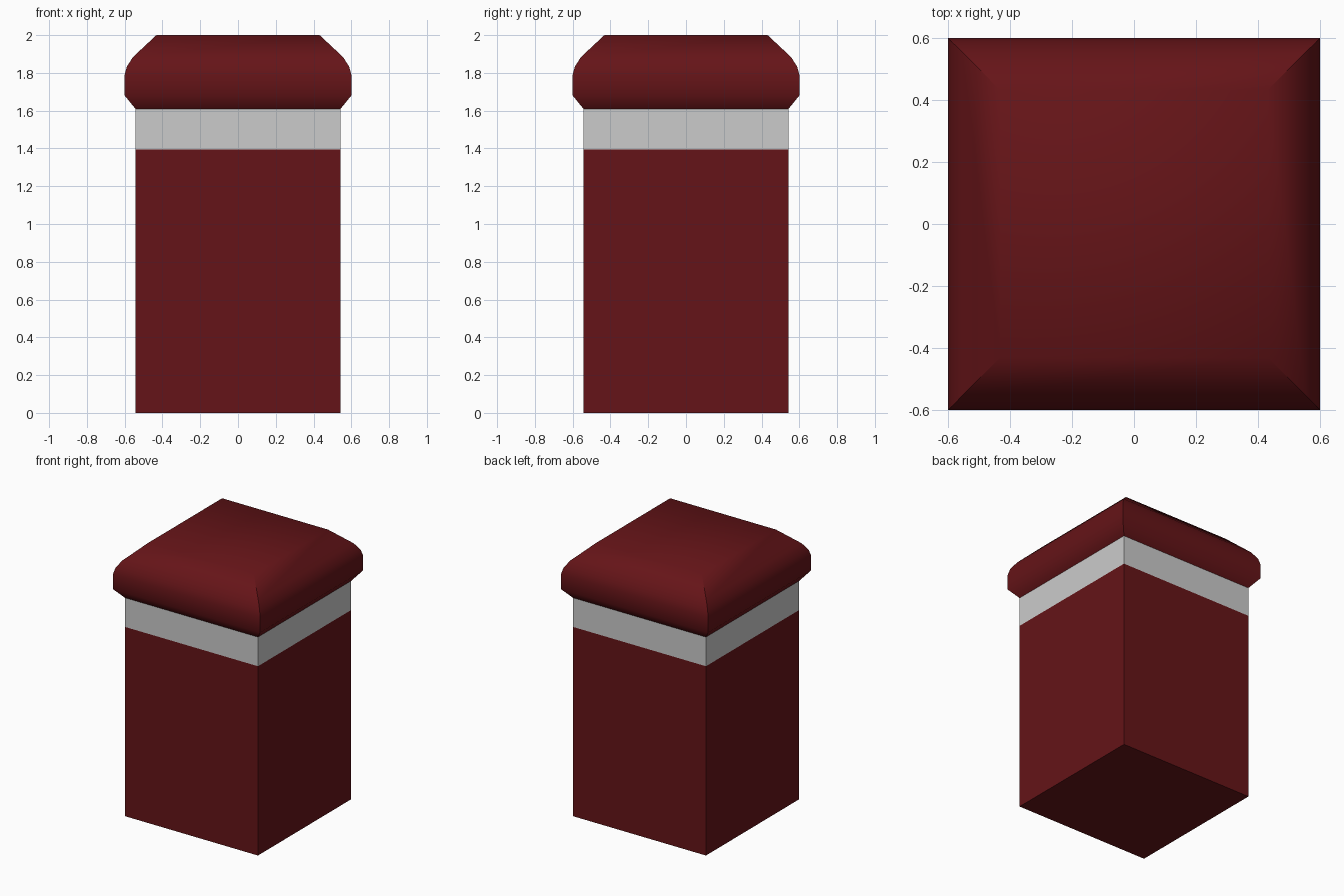
import bpy
import bmesh
import math

if "Cube" in bpy.data.objects:
    bpy.data.objects.remove(bpy.data.objects["Cube"])

red = bpy.data.materials.new("dark_red")
red.diffuse_color = (0.13, 0.007, 0.009, 1)
red.use_nodes = True
red.node_tree.nodes["Principled BSDF"].inputs["Base Color"].default_value = red.diffuse_color


def square_loft(name, profile, material=None, bottom=False, top=False):
    """Stack square rings given as (half width, height) and bridge them."""
    bm = bmesh.new()
    rings = [[bm.verts.new((sx * w, sy * w, z))
              for sx, sy in ((-1, -1), (1, -1), (1, 1), (-1, 1))]
             for w, z in profile]
    for lo, hi in zip(rings, rings[1:]):
        for i in range(4):
            j = (i + 1) % 4
            bm.faces.new((lo[i], lo[j], hi[j], hi[i]))
    if bottom:
        bm.faces.new(rings[0][::-1])
    if top:
        bm.faces.new(rings[-1])
    mesh = bpy.data.meshes.new(name)
    bm.to_mesh(mesh)
    bm.free()
    obj = bpy.data.objects.new(name, mesh)
    bpy.context.collection.objects.link(obj)
    if material:
        mesh.materials.append(material)
    return obj


# Square post body, closed underneath
square_loft("post_body", [(0.543, 0), (0.543, 1.395)], red, bottom=True)

# Plain grey band, meeting body and cap edge to edge
square_loft("band", [(0.543, 1.395), (0.543, 1.61)])

# Overhanging cap with a rounded shoulder and flat top
cap = square_loft("cap", [(0.543, 1.61), (0.60, 1.68), (0.60, 1.79),
                          (0.588, 1.835), (0.555, 1.885), (0.432, 2.0)],
                  red, top=True)
bpy.ops.object.select_all(action='DESELECT')
cap.select_set(True)
bpy.context.view_layer.objects.active = cap
bpy.ops.object.shade_smooth_by_angle(angle=math.radians(50))
